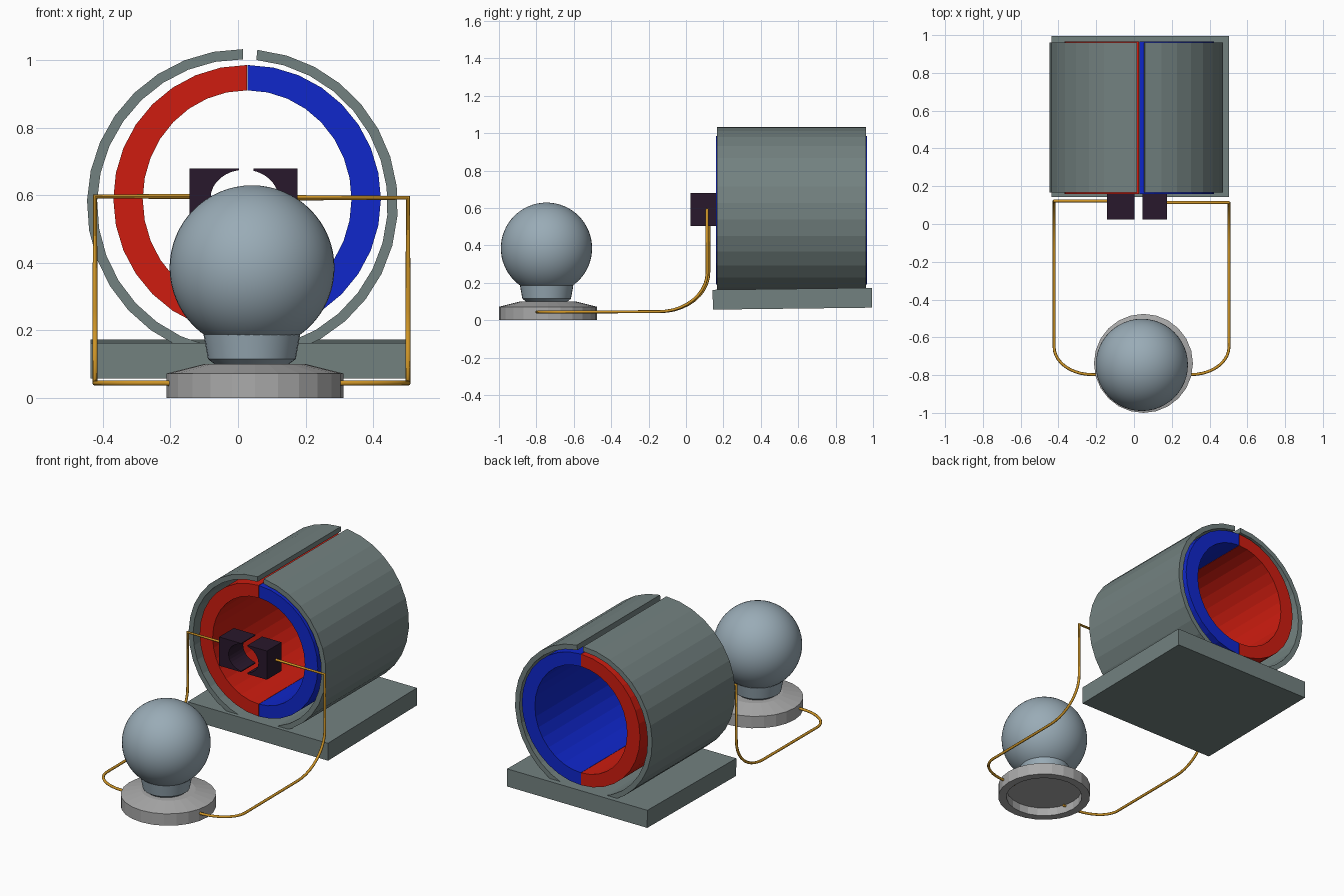
import bpy, bmesh, math
from mathutils import Matrix, Vector

if "Cube" in bpy.data.objects:
    bpy.data.objects.remove(bpy.data.objects["Cube"])


def material(name, rgb):
    m = bpy.data.materials.new(name)
    m.diffuse_color = (*rgb, 1)
    m.use_nodes = True
    m.node_tree.nodes["Principled BSDF"].inputs["Base Color"].default_value = m.diffuse_color
    return m


STEEL = material("housing_grey", (0.17, 0.22, 0.215))
RED = material("north_red", (0.62, 0.012, 0.005))
BLUE = material("south_blue", (0.005, 0.02, 0.60))
DARK = material("brush_dark", (0.022, 0.009, 0.025))
COPPER = material("wire_copper", (0.62, 0.30, 0.02))
GLASS = material("bulb_glass", (0.32, 0.41, 0.47))
SOCKET = material("socket_grey", (0.40, 0.40, 0.40))


def make(name, bm, mat):
    bmesh.ops.recalc_face_normals(bm, faces=bm.faces[:])
    me = bpy.data.meshes.new(name)
    bm.to_mesh(me)
    bm.free()
    ob = bpy.data.objects.new(name, me)
    bpy.context.collection.objects.link(ob)
    me.materials.append(mat)
    return ob


def smooth(ob, angle=30):
    bpy.ops.object.select_all(action='DESELECT')
    ob.select_set(True)
    bpy.context.view_layer.objects.active = ob
    bpy.ops.object.shade_smooth_by_angle(angle=math.radians(angle))


def box(name, x, y, z, mat, pitch=0):
    bm = bmesh.new()
    size = Vector((x[1] - x[0], y[1] - y[0], z[1] - z[0]))
    mid = Vector((x[0] + x[1], y[0] + y[1], z[0] + z[1])) / 2
    bmesh.ops.create_cube(bm, size=1, matrix=Matrix.Translation(mid)
                          @ Matrix.Rotation(math.radians(pitch), 4, 'X')
                          @ Matrix.Diagonal((*size, 1)))
    return make(name, bm, mat)


def arc_tube(name, centre, outer, inner, a0, a1, n, y, mat):
    """Thick arc in the XZ plane, extruded along y; outer/inner are (rx, rz)."""
    bm = bmesh.new()
    rings = []
    for i in range(n + 1):
        a = math.radians(a0 + (a1 - a0) * i / n)
        rings.append([bm.verts.new((centre[0] + r[0] * math.cos(a), yy,
                                    centre[1] + r[1] * math.sin(a)))
                      for r, yy in ((outer, y[0]), (outer, y[1]), (inner, y[1]), (inner, y[0]))])
    for p, q in zip(rings, rings[1:]):
        for k in range(4):
            bm.faces.new((p[k], p[(k + 1) % 4], q[(k + 1) % 4], q[k]))
    bm.faces.new(rings[0])
    bm.faces.new(rings[-1])
    return make(name, bm, mat)


def lathe(name, profile, centre, n, mat):
    bm = bmesh.new()
    vs = [bm.verts.new((centre[0] + r, centre[1], z)) for r, z in profile]
    es = [bm.edges.new(e) for e in zip(vs, vs[1:])]
    bmesh.ops.spin(bm, geom=vs + es, cent=(*centre, 0), axis=(0, 0, 1),
                   angle=2 * math.pi, steps=n)
    bmesh.ops.remove_doubles(bm, verts=bm.verts[:], dist=1e-4)
    return make(name, bm, mat)


# Motor: foot plate, slotted shell, two half-ring magnets
box("motor_base", (-0.437, 0.503), (0.143, 0.995), (0.062, 0.168), STEEL, 0.7)
arc_tube("motor_shell", (0.013, 0.572), (0.46, 0.46), (0.43, 0.43),
         89.7, 444.5, 32, (0.166, 0.962), STEEL)
for name, a0, mat in (("north_magnet", 90, RED), ("south_magnet", -90, BLUE)):
    arc_tube(name, (0.026 if mat is RED else 0.028, 0.588), (0.395, 0.397), (0.308, 0.322),
             a0, a0 + 180, 16, (0.160, 0.967), mat)

# Brushes: blocks with a round bore between them
bm = bmesh.new()
bmesh.ops.create_cone(bm, cap_ends=True, segments=32, radius1=0.1, radius2=0.1, depth=0.4,
                      matrix=Matrix.Translation((0.019, 0.09, 0.592))
                      @ Matrix.Diagonal((1, 1, 0.83, 1)) @ Matrix.Rotation(math.pi / 2, 4, 'X'))
cutter = make("bore_cutter", bm, DARK)
cutter.hide_render = True
cutter.hide_viewport = True
for name, x in (("left_brush", (-0.144, 0.003)), ("right_brush", (0.046, 0.176))):
    ob = box(name, x, (0.025, 0.165), (0.505, 0.679), DARK)
    mod = ob.modifiers.new("bore", 'BOOLEAN')
    mod.operation = 'DIFFERENCE'
    mod.solver = 'EXACT'
    mod.object = cutter


# Wires: out of a brush, down, forward and round into the socket
def wire(name, x_brush, x_out, y, z):
    s = 1 if x_out < 0 else -1
    pts = [(x_brush, y, z), (x_out, y, z)]
    for i in range(11):
        t = math.pi / 2 * i / 10
        pts.append((x_out, y - 0.26 * (1 - math.cos(t)), 0.046 + 0.21 * (1 - math.sin(t))))
    for i in range(11):
        t = math.pi / 2 * i / 10
        pts.append((x_out + s * 0.2 * (1 - math.cos(t)), -0.65 - 0.147 * math.sin(t), 0.044))
    pts.append((x_out + s * 0.28, -0.797, 0.042))
    cu = bpy.data.curves.new(name, 'CURVE')
    cu.dimensions = '3D'
    cu.bevel_depth = 0.0078
    cu.bevel_resolution = 2
    cu.use_fill_caps = True
    sp = cu.splines.new('POLY')
    sp.points.add(len(pts) - 1)
    for p, co in zip(sp.points, pts):
        p.co = (*co, 1)
    cu.materials.append(COPPER)
    ob = bpy.data.objects.new(name, cu)
    bpy.context.collection.objects.link(ob)
    bpy.ops.object.select_all(action='DESELECT')
    ob.select_set(True)
    bpy.context.view_layer.objects.active = ob
    bpy.ops.object.convert(target='MESH')
    smooth(bpy.context.view_layer.objects.active, 50)


wire("left_wire", -0.14, -0.423, 0.122, 0.596)
wire("right_wire", 0.17, 0.503, 0.113, 0.592)

# Lamp: hollow socket, neck and round bulb
lathe("lamp_socket", [(0, 0.05), (0.215, 0.05), (0.215, 0), (0.262, 0), (0.262, 0.072),
                      (0.15, 0.1), (0, 0.1)], (0.05, -0.738), 24, SOCKET)
smooth(lathe("bulb_neck", [(0, 0.096), (0.105, 0.096), (0.13, 0.115), (0.143, 0.187),
                           (0, 0.187)], (0.041, -0.745), 32, GLASS), 25)
bm = bmesh.new()
bmesh.ops.create_uvsphere(bm, u_segments=48, v_segments=32, radius=0.244,
                          matrix=Matrix.Translation((0.0415, -0.746, 0.385)))
smooth(make("bulb_globe", bm, GLASS))
